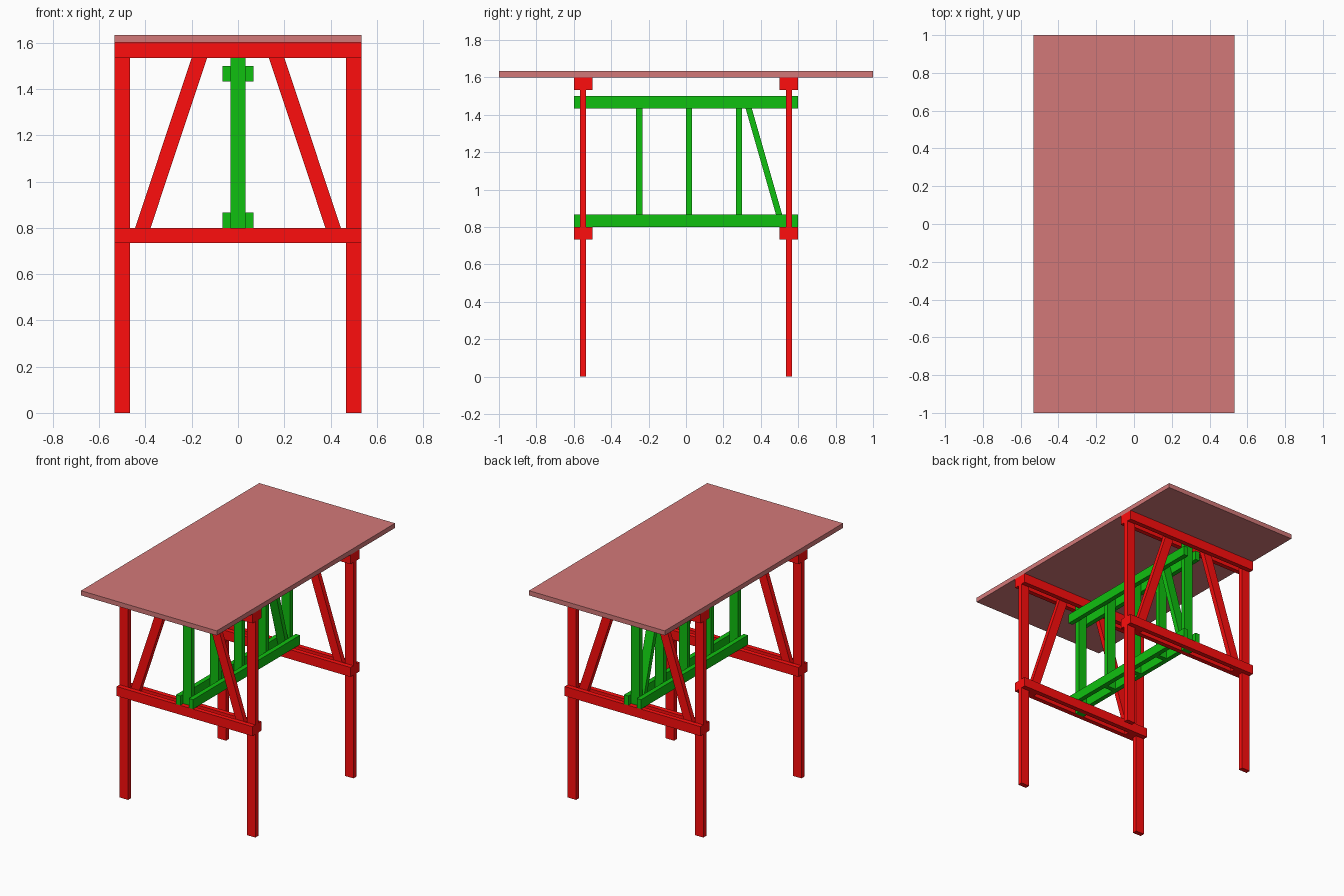
import bpy

if "Cube" in bpy.data.objects:
    bpy.data.objects.remove(bpy.data.objects["Cube"])

T = 1 / 30      # board thickness
W = 2 * T       # board width


def material(name, rgb):
    m = bpy.data.materials.new(name)
    m.diffuse_color = (*rgb, 1)
    return m


RED = material("red_paint", (1.0, 0.004, 0.004))
GREEN = material("green_paint", (0.53, 0.0, 0.0)[1:2] + (0.53,) + (0.005,))
GREEN.diffuse_color = (0.005, 0.53, 0.005, 1)
TOP = material("top_board", (0.65, 0.19, 0.19))


def board(name, mat, bottom, top, z0, z1):
    """Straight or slanted board with level ends; bottom/top = (x0, x1, y0, y1)."""
    verts = []
    for (x0, x1, y0, y1), z in ((bottom, z0), (top, z1)):
        verts += [(x0, y0, z), (x1, y0, z), (x1, y1, z), (x0, y1, z)]
    faces = [(3, 2, 1, 0), (4, 5, 6, 7)]
    faces += [(i, (i + 1) % 4, (i + 1) % 4 + 4, i + 4) for i in range(4)]
    me = bpy.data.meshes.new(name)
    me.from_pydata(verts, [], faces)
    me.materials.append(mat)
    ob = bpy.data.objects.new(name, me)
    bpy.context.collection.objects.link(ob)
    return ob


def box(name, mat, x0, x1, y0, y1, z0, z1):
    return board(name, mat, (x0, x1, y0, y1), (x0, x1, y0, y1), z0, z1)


HALF = 16 * T           # half width of the frame
LOW, HIGH = 22 * T, 48 * T   # underside of lower beam, top of upper beam

# Table top
box("table_top", TOP, -HALF, HALF, -1, 1, HIGH, HIGH + T)

# Two end frames
for end, yc in (("front", -16.5 * T), ("back", 16.5 * T)):
    y0, y1 = yc - T / 2, yc + T / 2
    # Paired crossbeams clasping the legs
    for level, z in (("lower", LOW), ("upper", HIGH - W)):
        for side, dy in (("front", -T), ("back", T)):
            box(f"{end}_{level}_beam_{side}", RED, -HALF, HALF, y0 + dy, y1 + dy, z, z + W)
    # Legs and slanted braces on both sides
    for side, s in (("left", -1), ("right", 1)):
        xs = sorted((s * (HALF - W), s * HALF))
        box(f"{end}_{side}_leg", RED, *xs, y0, y1, 0, HIGH)
        lo = sorted((s * (HALF - 2 * W), s * (HALF - W)))
        hi = sorted((s * 0.112, s * 0.179))
        board(f"{end}_{side}_brace", RED, (*lo, y0, y1), (*hi, y0, y1), LOW, HIGH)
    # Central post
    box(f"{end}_centre_post", GREEN, -T, T, y0, y1, LOW, HIGH)

# Long paired rails of the centre truss
for level, z in (("lower", 24 * T), ("upper", 43 * T)):
    for side, x in (("left", -W), ("right", T)):
        box(f"{level}_rail_{side}", GREEN, x, x + T, -0.6, 0.6, z, z + W)

# Truss uprights and single diagonal
for i, y in enumerate((-8 * T, 0, 8 * T)):
    box(f"truss_upright_{i + 1}", GREEN, -T, T, y, y + T, 24 * T, 45 * T)
board("truss_diagonal", GREEN, (-T, T, 15 * T, 16 * T), (-T, T, 9 * T, 10 * T), 24 * T, 45 * T)

for m in bpy.data.materials:
    if m.users and not m.is_grease_pencil:
        m.use_nodes = True
        m.node_tree.nodes["Principled BSDF"].inputs["Base Color"].default_value = m.diffuse_color
